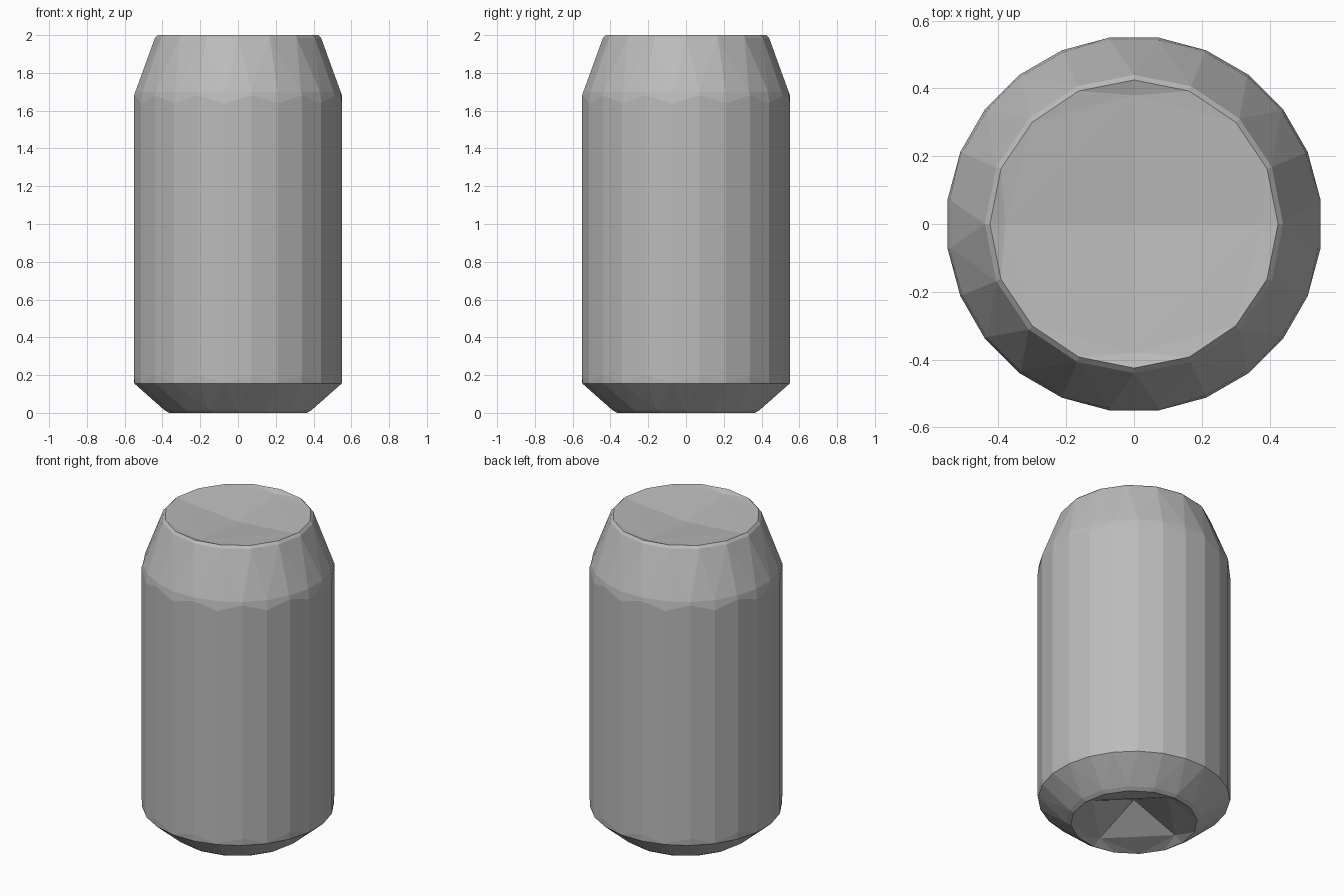
import bpy
import bmesh
from math import cos, sin, tau

if "Cube" in bpy.data.objects:
    bpy.data.objects.remove(bpy.data.objects["Cube"], do_unlink=True)

metal = bpy.data.materials.new("brushed_grey")
metal.use_nodes = True
GREY = (0.5, 0.5, 0.5, 1.0)
metal.diffuse_color = GREY
metal.node_tree.nodes["Principled BSDF"].inputs["Base Color"].default_value = GREY


def ring(sides, radius, z, turn=0.0, wobble=0.0):
    """A polygon ring; wobble lifts and drops alternate corners."""
    points = []
    for i in range(sides):
        a = tau * (i + turn) / sides
        points.append((radius * cos(a), radius * sin(a), z + wobble * (-1) ** i))
    return points, [(i + turn) / sides for i in range(sides)]


def stitch(bm, low, high):
    """Join two rings of any side count, always advancing the nearer corner."""
    (va, aa), (vb, ab) = low, high
    na, nb = len(va), len(vb)
    i = j = 0
    while i < na or j < nb:
        step_a = aa[i % na] + i // na + 0.5 / na
        step_b = ab[j % nb] + j // nb + 0.5 / nb
        a0, b0 = va[i % na], vb[j % nb]
        a1, b1 = va[(i + 1) % na], vb[(j + 1) % nb]
        if na == nb:
            bm.faces.new((a0, a1, b1, b0))
            i, j = i + 1, j + 1
        elif j == nb or (i < na and step_a <= step_b):
            bm.faces.new((a0, a1, b0))
            i += 1
        else:
            bm.faces.new((a0, b1, b0))
            j += 1


def part(name, rings, apex=None):
    """Build one shell through rings listed from low to high, with an optional apex."""
    bm = bmesh.new()
    loops = [([bm.verts.new(p) for p in pts], angles) for pts, angles in rings]
    for low, high in zip(loops, loops[1:]):
        stitch(bm, low, high)
    if apex is not None:
        tip = bm.verts.new((0, 0, apex))
        last = loops[-1][0]
        for k, v in enumerate(last):
            bm.faces.new((v, last[(k + 1) % len(last)], tip))
    mesh = bpy.data.meshes.new(name)
    bm.to_mesh(mesh)
    bm.free()
    mesh.materials.append(metal)
    obj = bpy.data.objects.new(name, mesh)
    bpy.context.collection.objects.link(obj)
    return obj


# Rings shared by neighbouring parts
SIDES, RIM = 24, 16
wall_low = ring(SIDES, 0.555, 0.18, 0.5, 0.02)
wall_high = ring(SIDES, 0.555, 1.66, 0.5, 0.02)
rim_top = ring(RIM, 0.425, 2.0)
foot = ring(RIM, 0.365, 0.0)

# Straight wall
part("can_wall", [wall_low, wall_high])

# Tapered shoulder up to the rim
part("can_shoulder", [wall_high, ring(SIDES, 0.548, 1.7, 0.5),
                      ring(RIM, 0.44, 1.985), rim_top])

# Shallow dished lid
part("can_lid", [rim_top, ring(4, 0.38, 1.985)], apex=1.955)

# Bevelled lower edge
part("can_base", [foot, ring(RIM, 0.39, 0.015),
                  ring(SIDES, 0.553, 0.155, 0.5), wall_low])

# Hollow underside, facing down
underside = part("can_underside", [foot, ring(4, 0.31, 0.03)], apex=0.15)
underside.data.flip_normals()
